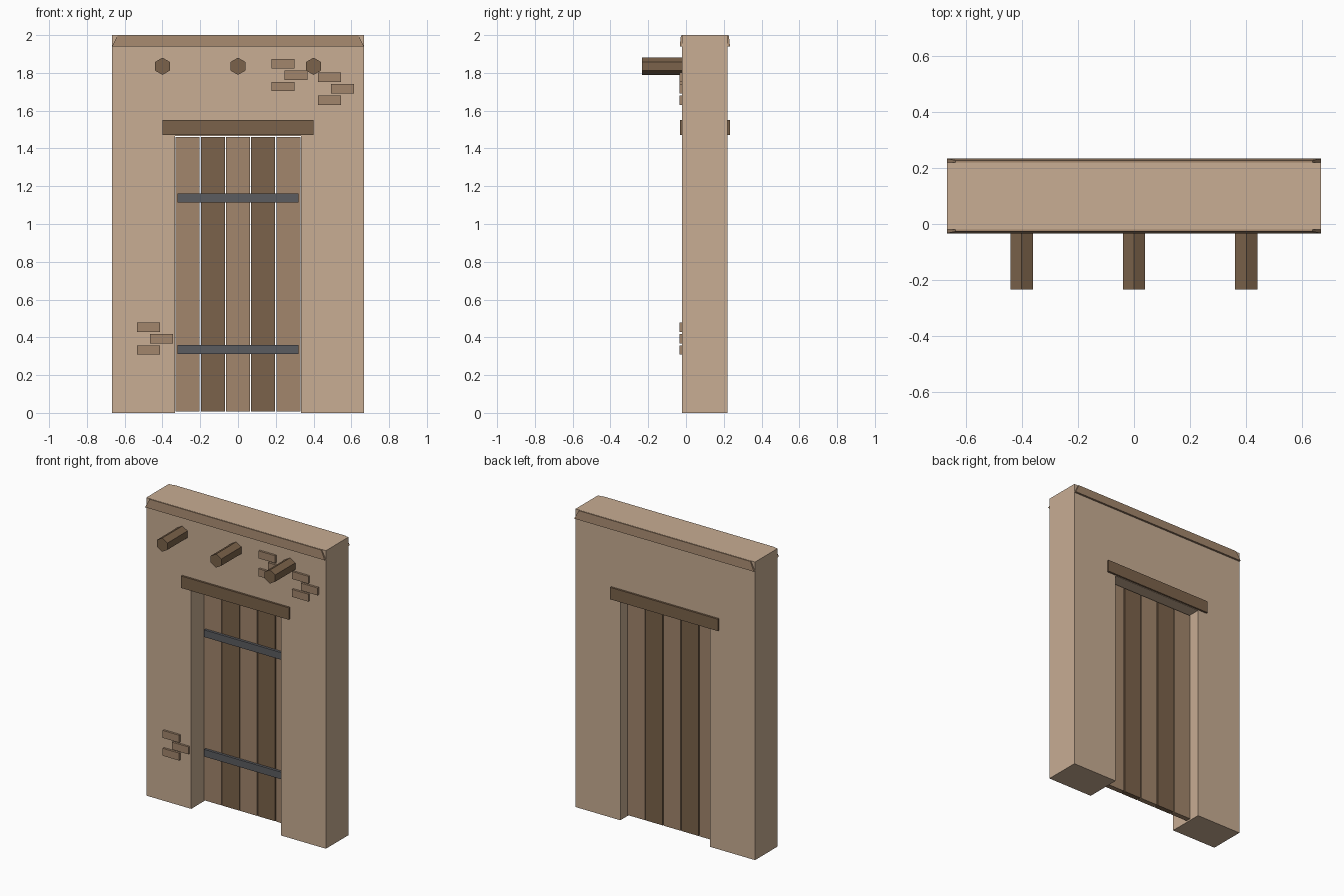
import bpy, bmesh, math
from mathutils import Matrix

cube = bpy.data.objects.get("Cube")
if cube:
    bpy.data.objects.remove(cube, do_unlink=True)


def material(name, r, g, b):
    m = bpy.data.materials.new(name)
    m.use_nodes = True
    m.diffuse_color = (r, g, b, 1)
    bsdf = next(n for n in m.node_tree.nodes if n.type == 'BSDF_PRINCIPLED')
    bsdf.inputs["Base Color"].default_value = (r, g, b, 1)
    return m


PLASTER = material("sand_plaster", 0.578, 0.418, 0.292)
LIGHT = material("light_brown", 0.361, 0.238, 0.150)
DARK = material("dark_wood", 0.198, 0.123, 0.069)
IRON = material("grey_iron", 0.105, 0.107, 0.118)


def finish(name, bm, mat):
    bmesh.ops.recalc_face_normals(bm, faces=bm.faces)
    mesh = bpy.data.meshes.new(name)
    bm.to_mesh(mesh)
    bm.free()
    mesh.materials.append(mat)
    obj = bpy.data.objects.new(name, mesh)
    bpy.context.collection.objects.link(obj)
    return obj


def box(name, x, y, z, mat, taper=1.0):
    """Box from (min, max) ranges; the top can be tapered about its centre."""
    bm = bmesh.new()
    bmesh.ops.create_cube(bm, size=1)
    for v in bm.verts:
        if v.co.z > 0:
            v.co.x *= taper
            v.co.y *= taper
        for i, (lo, hi) in enumerate((x, y, z)):
            v.co[i] = (lo + hi) / 2 + v.co[i] * (hi - lo)
    return finish(name, bm, mat)


# Wall: outline with a doorway, extruded through its depth
W, D, FRONT, BACK = 0.6667, 0.3333, -0.02, 0.22
half = [(D, 1.467), (D, 0), (W, 0), (W, 2)]
outline = half + [(-x, z) for x, z in reversed(half)]
bm = bmesh.new()
face = bm.faces.new([bm.verts.new((x, FRONT, z)) for x, z in outline])
ext = bmesh.ops.extrude_face_region(bm, geom=[face])
for v in ext["geom"]:
    if isinstance(v, bmesh.types.BMVert):
        v.co.y = BACK
finish("wall", bm, PLASTER)

# Tapered coping just below the top, and lintel through the wall
box("coping", (-W, W), (-0.033, 0.233), (1.94, 1.999), LIGHT, taper=0.955)
box("lintel", (-0.4, 0.4), (-0.033, 0.233), (1.47, 1.55), DARK)

# Door planks in alternating shades
for i in range(5):
    cx = (i - 2) * 0.1333
    box(f"door_plank_{i + 1}", (cx - 0.0635, cx + 0.0635), (0.113, 0.147),
        (0.008, 1.46), DARK if i % 2 else LIGHT)

# Iron straps across the door
for name, z in (("lower_strap", 0.335), ("upper_strap", 1.137)):
    box(name, (-0.32, 0.32), (0.096, 0.12), (z - 0.024, z + 0.024), IRON)

# Hexagonal roof beams sticking out of the front
for name, x in (("right_beam", -0.4), ("middle_beam", 0), ("left_beam", 0.4)):
    bm = bmesh.new()
    bmesh.ops.create_cone(bm, cap_ends=True, segments=6, radius1=0.0455,
                          radius2=0.0455, depth=0.26)
    turn = Matrix.Rotation(math.pi / 2, 4, 'X')
    bmesh.ops.transform(bm, matrix=Matrix.Translation((x, -0.103, 1.835)) @ turn,
                        verts=bm.verts)
    finish(name, bm, DARK)

# Exposed brick clusters: three courses, the middle one offset
for name, x, z in (("upper_brick", 0.238, 1.788), ("side_brick", 0.485, 1.716),
                   ("lower_brick", -0.474, 0.393)):
    for row in (-1, 0, 1):
        cx = x + (0.068 if row == 0 else 0)
        cz = z + row * 0.06
        box(f"{name}_{row + 2}", (cx - 0.061, cx + 0.061), (-0.034, 0),
            (cz - 0.025, cz + 0.025), LIGHT)
